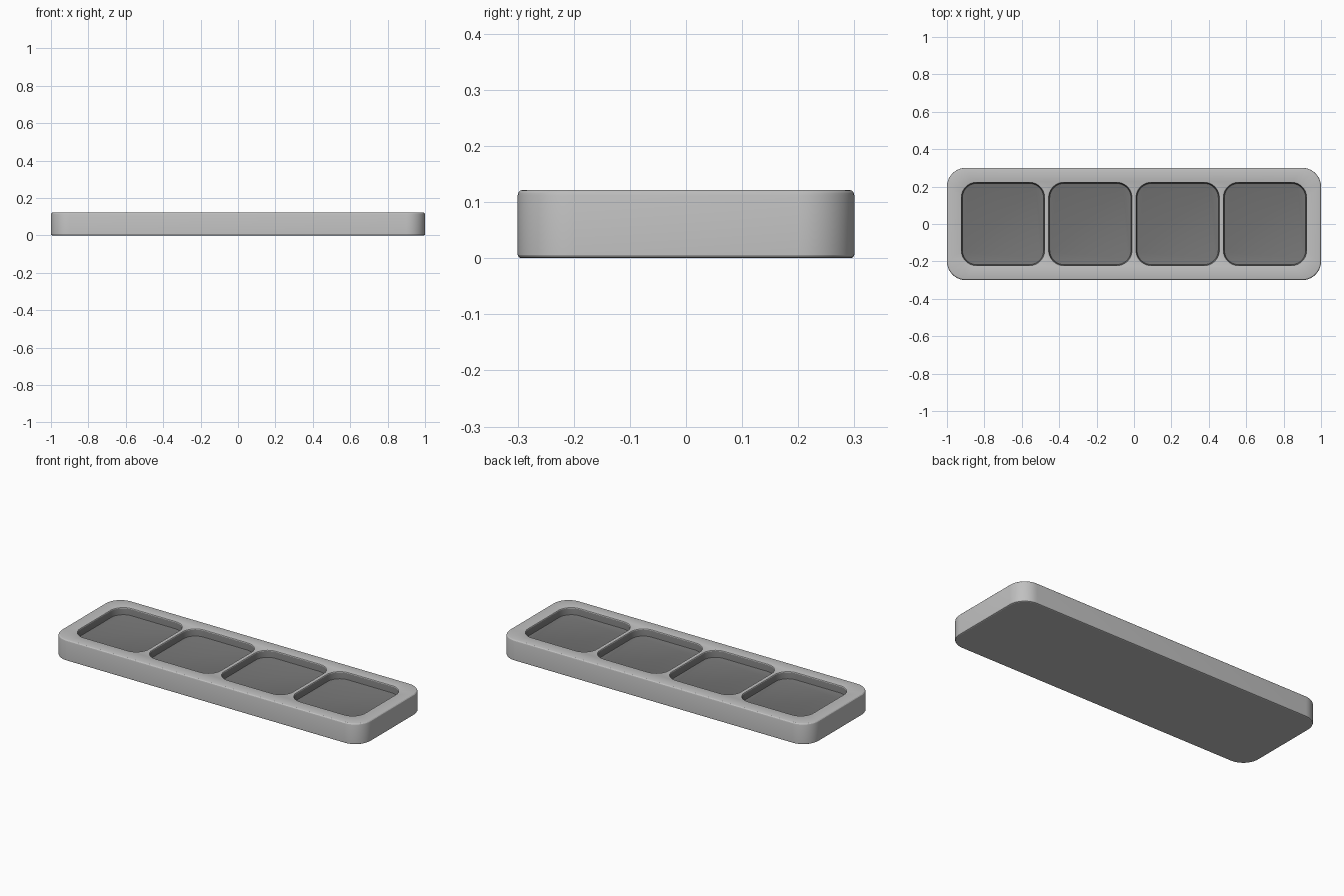
import bpy, bmesh, math

if "Cube" in bpy.data.objects:
    bpy.data.objects.remove(bpy.data.objects["Cube"])

HEIGHT = 0.122
FLOOR = 0.08


def material(name, value):
    m = bpy.data.materials.new(name)
    m.diffuse_color = (value, value, value, 1)
    m.use_nodes = True
    m.node_tree.nodes["Principled BSDF"].inputs["Base Color"].default_value = m.diffuse_color
    return m


light_grey = material("light_grey", 0.53)
dark_grey = material("dark_grey", 0.18)


def rounded_ring(bm, cx, hx, hy, r, z, steps=10):
    """Closed loop of vertices around a rounded rectangle."""
    verts = []
    corners = [(1, 1), (-1, 1), (-1, -1), (1, -1)]
    for q, (sx, sy) in enumerate(corners):
        for i in range(steps + 1):
            a = math.pi / 2 * (q + i / steps)
            verts.append(bm.verts.new((cx + sx * (hx - r) + r * math.cos(a),
                                       sy * (hy - r) + r * math.sin(a), z)))
    return verts


def loft(bm, rings, mats):
    """Skin consecutive rings, one material index per band."""
    n = len(rings[0])
    for lower, upper, mat in zip(rings, rings[1:], mats):
        for i in range(n):
            j = (i + 1) % n
            f = bm.faces.new((lower[i], lower[j], upper[j], upper[i]))
            f.material_index = mat
            f.smooth = True


def ring_edges(bm, ring):
    return [bm.edges.get((ring[i - 1], ring[i])) for i in range(len(ring))]


bm = bmesh.new()

# outer shell: small bottom edge, straight wall, rounded top edge
profile = [(0.006, 0), (0.002, 0.002), (0, 0.006)]
for k in range(4):
    a = math.pi / 6 * k
    profile.append((0.01 * (1 - math.cos(a)), HEIGHT - 0.01 + 0.01 * math.sin(a)))
outer = [rounded_ring(bm, 0, 1 - d, 0.3 - d, 0.1 - d, z) for d, z in profile]
loft(bm, outer, [0] * (len(outer) - 1))
bm.faces.new(list(reversed(outer[0])))
rim = ring_edges(bm, outer[-1])

# four pockets: soft lip, dark wall, filleted floor
pocket = [(0, HEIGHT), (0.003, HEIGHT - 0.001), (0.005, HEIGHT - 0.005),
          (0.007, FLOOR + 0.008), (0.009, FLOOR + 0.002), (0.015, FLOOR)]
for k in range(4):
    cx = (k - 1.5) * 0.467
    rings = [rounded_ring(bm, cx, 0.226 - d, 0.226 - d, 0.085 - d, z) for d, z in pocket]
    loft(bm, rings, [0, 0, 1, 1, 1])
    floor = bm.faces.new(rings[-1])
    floor.material_index = 1
    rim += ring_edges(bm, rings[0])

# flat top surface around the pockets
bmesh.ops.triangle_fill(bm, edges=rim, use_beauty=True, normal=(0, 0, 1))
bmesh.ops.recalc_face_normals(bm, faces=bm.faces)

mesh = bpy.data.meshes.new("tray")
bm.to_mesh(mesh)
bm.free()
mesh.materials.append(light_grey)
mesh.materials.append(dark_grey)
tray = bpy.data.objects.new("tray", mesh)
bpy.context.collection.objects.link(tray)
bpy.context.view_layer.objects.active = tray
tray.select_set(True)
bpy.ops.object.shade_smooth_by_angle(angle=math.radians(25))
